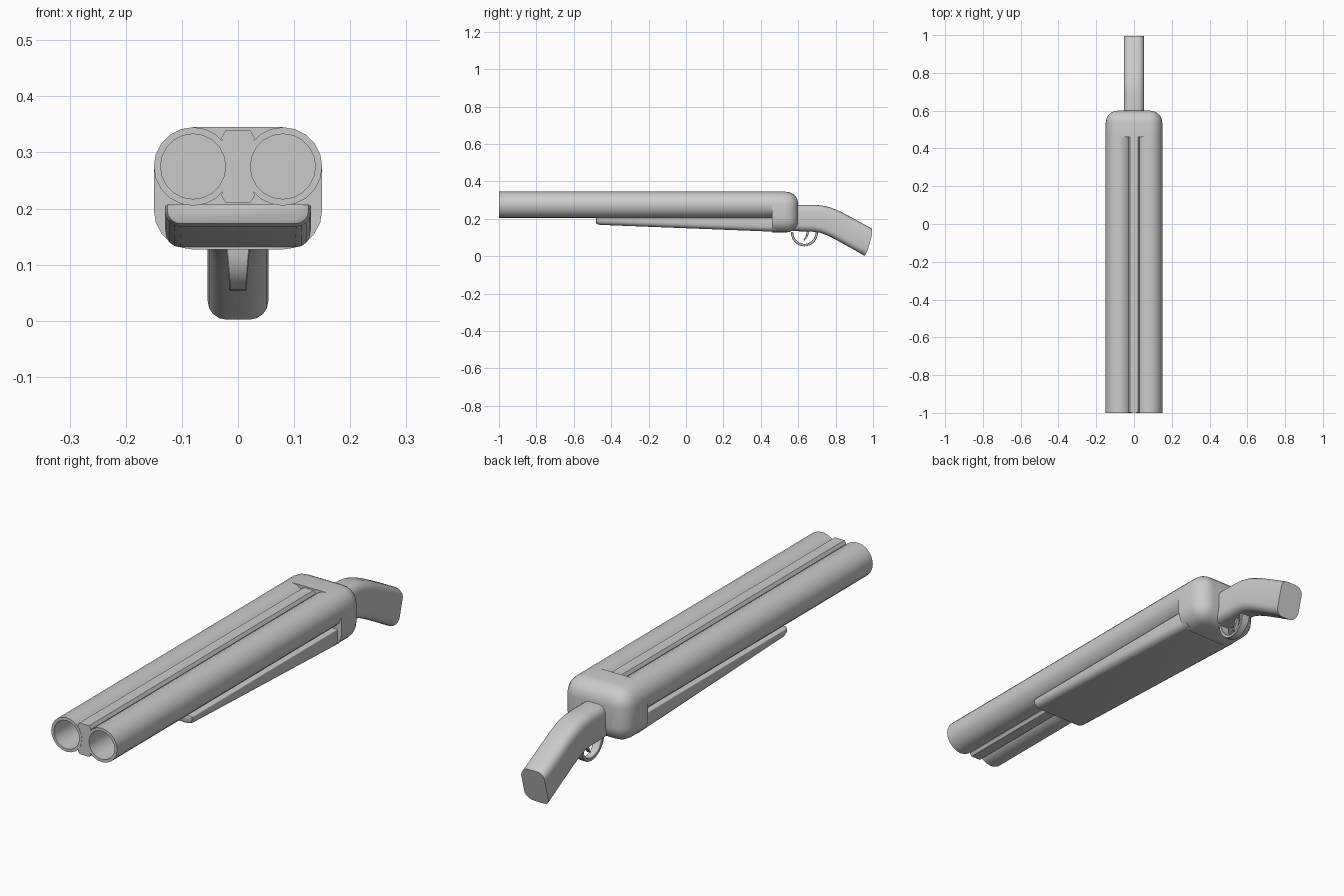
import bpy, bmesh
from math import sin, cos, pi, radians

if "Cube" in bpy.data.objects:
    bpy.data.objects.remove(bpy.data.objects["Cube"])


def section(bottom, top, hw, r_bottom, r_top, seg=4, bulge=0.0):
    """Rounded rectangle across x, standing between two (y, z) points."""
    by, bz = bottom
    ty, tz = top
    length = ((ty - by) ** 2 + (tz - bz) ** 2) ** 0.5
    pts = []
    for sx, sv, r, a0 in ((1, -1, r_bottom, -90), (1, 1, r_top, 0),
                          (-1, 1, r_top, 90), (-1, -1, r_bottom, 180)):
        for i in range(seg + 1):
            a = radians(a0 + 90 * i / seg)
            x = sx * (hw - r) + r * cos(a)
            v = (r if sv < 0 else length - r) + r * sin(a)
            t = v / length
            pts.append((x, by + (ty - by) * t + bulge * 4 * t * (1 - t),
                        bz + (tz - bz) * t))
    return pts


def loft(name, rings):
    """Skin a list of equal rings and cap both ends."""
    bm = bmesh.new()
    rows = [[bm.verts.new(p) for p in ring] for ring in rings]
    n = len(rows[0])
    for a, b in zip(rows, rows[1:]):
        for i in range(n):
            j = (i + 1) % n
            bm.faces.new((a[i], a[j], b[j], b[i]))
    bm.faces.new(rows[0])
    bm.faces.new(rows[-1])
    bmesh.ops.remove_doubles(bm, verts=bm.verts, dist=1e-5)
    bmesh.ops.recalc_face_normals(bm, faces=bm.faces)
    mesh = bpy.data.meshes.new(name)
    bm.to_mesh(mesh)
    bm.free()
    ob = bpy.data.objects.new(name, mesh)
    bpy.context.collection.objects.link(ob)
    bpy.ops.object.select_all(action='DESELECT')
    ob.select_set(True)
    bpy.context.view_layer.objects.active = ob
    bpy.ops.object.shade_smooth_by_angle(angle=radians(35))
    return ob


def circle(cx, y, r, n=20):
    return [(cx + r * cos(2 * pi * i / n), y, 0.275 + r * sin(2 * pi * i / n))
            for i in range(n)]


# Twin barrels with open bores
for side, cx in (("left", -0.08), ("right", 0.08)):
    loft(side + "_barrel", [circle(cx, 0.47, 0.07), circle(cx, -1, 0.07),
                            circle(cx, -1, 0.058), circle(cx, 0.45, 0.058)])

# Rib filling the gap between the barrels
half = [(0.022, 0.211), (0.03, 0.223), (0.012, 0.275), (0.03, 0.326), (0.022, 0.339)]
outline = half + [(-x, z) for x, z in reversed(half)]
loft("centre_rib", [[(x, y, z) for x, z in outline] for y in (-0.999, 0.47)])

# Receiver block with rounded back
R = 0.065
rings = [section((0.46, 0.127), (0.46, 0.345), 0.15, 0.07, 0.07, 5)]
for i in range(6):
    a = pi / 2 * i / 5
    d, y = R * (1 - cos(a)), 0.6 - R + R * sin(a)
    rings.append(section((y, 0.127 + d), (y, 0.345 - d), 0.15 - d,
                         0.07 - d, 0.07 - d, 5))
loft("receiver", rings)

# Tapered fore-end under the barrels
loft("fore_end", [section((y, zb), (y, 0.207), hw, r, 0.004, 4)
                  for y, zb, hw, r in ((-0.482, 0.182, 0.118, 0.018),
                                       (-0.478, 0.173, 0.126, 0.024),
                                       (-0.462, 0.168, 0.13, 0.026),
                                       (0.48, 0.131, 0.13, 0.028))])

# Curved pistol grip: (bottom, top) of each cross-section
grip = [((0.57, 0.135), (0.57, 0.275)), ((0.68, 0.131), (0.685, 0.275)),
        ((0.715, 0.126), (0.73, 0.271)), ((0.75, 0.114), (0.775, 0.26)),
        ((0.79, 0.095), (0.83, 0.237)), ((0.90, 0.034), (0.94, 0.178)),
        ((0.955, 0.002), (0.995, 0.147))]
loft("grip", [section(b, t, 0.054, 0.034, 0.034, 4,
                      0.012 if i == len(grip) - 1 else 0)
              for i, (b, t) in enumerate(grip)])

# Trigger guard: half ring, narrower at the bottom
guard = []
for i in range(15):
    a = pi + (pi * i / 14)
    hw = 0.021 - 0.006 * -sin(a)
    c, s = cos(a), sin(a)
    guard.append(section((0.633 + 0.073 * c, 0.13 + 0.077 * s),
                         (0.633 + 0.06 * c, 0.13 + 0.064 * s), hw, 0.002, 0.002, 1))
loft("trigger_guard", guard)

# Trigger
loft("trigger", [section((y - w, z), (y + w, z), 0.008, 0.002, 0.002, 1)
                 for y, z, w in ((0.652, 0.14, 0.007), (0.648, 0.115, 0.006),
                                 (0.641, 0.1, 0.005), (0.631, 0.085, 0.004))])
